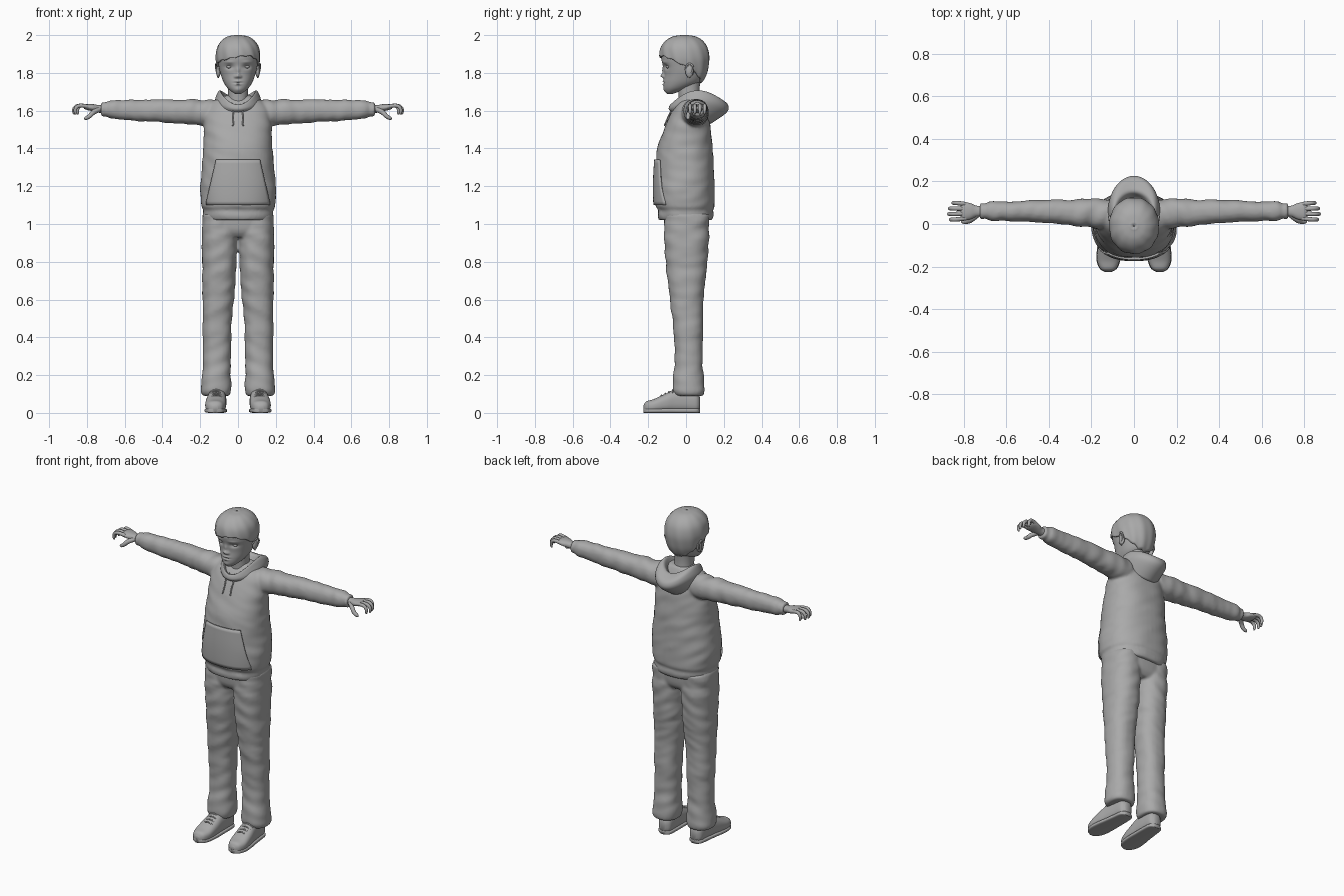
import bpy, bmesh
from math import sin, cos, pi, exp
from mathutils import Vector, noise

cube = bpy.data.objects.get("Cube")
if cube:
    bpy.data.objects.remove(cube)

grey = bpy.data.materials.new("plain grey")
grey.use_nodes = True
grey.diffuse_color = (.4, .4, .4, 1)
grey.node_tree.nodes["Principled BSDF"].inputs["Base Color"].default_value = (.4, .4, .4, 1)


def add(name, data):
    obj = bpy.data.objects.new(name, data)
    bpy.context.collection.objects.link(obj)
    data.materials.append(grey)
    return obj


def mirror(obj):
    obj.modifiers.new("mirror", 'MIRROR').use_mirror_merge = False
    return obj


def fuse(obj, voxel):
    """Melt overlapping shells into one soft surface."""
    remesh = obj.modifiers.new("fuse", 'REMESH')
    remesh.mode, remesh.voxel_size, remesh.use_smooth_shade = 'VOXEL', voxel, True
    soften = obj.modifiers.new("soften", 'SMOOTH')
    soften.factor, soften.iterations = .5, 4
    return obj


def skin(name, shells, cap=True, closed=True):
    """Turn lists of point rings into one smooth mesh object."""
    bm = bmesh.new()
    for rings in shells:
        loops = [[bm.verts.new(p) for p in ring] for ring in rings]
        count = len(loops[0])
        for low, high in zip(loops, loops[1:]):
            for i in range(count if closed else count - 1):
                j = (i + 1) % count
                bm.faces.new((low[i], low[j], high[j], high[i]))
        if cap:
            bm.faces.new(loops[0][::-1])
            bm.faces.new(loops[-1])
    bmesh.ops.recalc_face_normals(bm, faces=bm.faces)
    for face in bm.faces:
        face.smooth = True
    mesh = bpy.data.meshes.new(name)
    bm.to_mesh(mesh)
    bm.free()
    return add(name, mesh)


def spline(rows, f):
    """Smooth interpolation between profile rows."""
    i = min(int(f), len(rows) - 2)
    t = f - i
    a, b, c, d = (Vector(rows[min(max(k, 0), len(rows) - 1)]) for k in range(i - 1, i + 3))
    return b + (c - a) * (t / 2) + (a * 2 - b * 5 + c * 4 - d) * (t * t / 2) + (b * 3 - a - c * 3 + d) * (t ** 3 / 2)


def section(rows, height):
    low, high = 0, len(rows) - 1
    for _ in range(20):
        mid = (low + high) / 2
        low, high = (mid, high) if spline(rows, mid)[0] < height else (low, mid)
    return spline(rows, low)


def power(value, p):
    return abs(value) ** (2 / p) * (1 if value > 0 else -1)


def loft(rows, axis='z', p=2.2, sides=48, steps=8, fold=0):
    """Rows hold: station, centre and half size across, centre and half size deep."""
    rings = []
    for k in range((len(rows) - 1) * steps + 1):
        s, u, ru, v, rv = spline(rows, k / steps)
        ring = []
        for i in range(sides):
            t = 2 * pi * i / sides
            du, dv = ru * power(sin(t), p), -rv * power(cos(t), p)
            crease = 1 + fold * noise.noise(Vector((s * 22 + du * 9, du * 9, dv * 9 + u * 40)))
            a, b = u + du * crease, v + dv * crease
            ring.append(Vector({'z': (a, b, s), 'x': (s, a, b), 'y': (a, s, b)}[axis]))
        rings.append(ring)
    return rings


def flip(rings):
    return [[Vector((-p.x, p.y, p.z)) for p in ring] for ring in rings]


def tubes(name, paths, radius):
    """Round cords; each path point holds x, y, z and a thickness factor."""
    curve = bpy.data.curves.new(name, 'CURVE')
    curve.dimensions, curve.bevel_depth, curve.bevel_resolution = '3D', radius, 3
    curve.use_fill_caps = True
    for path in paths:
        line = curve.splines.new('NURBS')
        line.points.add(len(path) - 1)
        for point, (x, y, z, thick) in zip(line.points, path):
            point.co, point.radius = (x, y, z, 1), thick
        line.use_endpoint_u, line.order_u, line.resolution_u = True, 3, 6
    return mirror(add(name, curve))


def ball(name, place, size):
    rings = [(s, 0, max(cos(s * pi / 2), .02), 0, max(cos(s * pi / 2), .02)) for s in (-1, -.8, -.4, 0, .4, .8, 1)]
    shell = [[Vector((place[0] + p.x * size[0], place[1] + p.y * size[1], place[2] + sin(p.z * pi / 2) * size[2]))
              for p in ring] for ring in loft(rings, p=2, sides=24, steps=3)]
    return mirror(skin(name, [shell]))


def around(front, side, back, c):
    """Blend three values around the body; c is 1 in front and -1 behind."""
    return side * (1 - c * c) + front * c * (c + 1) / 2 + back * c * (c - 1) / 2


# Hooded sweater body and sleeves
torso = [(1.02, 0, .178, -.003, .14), (1.045, 0, .187, -.003, .148), (1.075, 0, .186, -.003, .146),
         (1.1, 0, .196, -.005, .157), (1.2, 0, .2, -.007, .158), (1.3, 0, .19, -.007, .154),
         (1.4, 0, .183, -.005, .146), (1.5, 0, .18, .007, .124), (1.58, 0, .172, .017, .1),
         (1.63, 0, .15, .025, .08), (1.66, 0, .11, .03, .062), (1.68, 0, .07, .03, .05)]
sleeve = [(.1, .04, .07, 1.585, .07), (.2, .05, .068, 1.59, .068), (.3, .055, .06, 1.595, .064),
          (.45, .06, .052, 1.6, .059), (.6, .06, .047, 1.604, .053), (.675, .06, .045, 1.606, .047),
          (.695, .06, .037, 1.607, .039), (.725, .06, .038, 1.607, .037)]
arm = loft(sleeve, 'x', fold=.11)
fuse(skin("sweater", [loft(torso, p=2.3, fold=.03), arm, flip(arm)]), .008)


def chest(x, z, lift):
    s, u, ru, v, rv = section(torso, z)
    return Vector((x, v - rv * (1 - abs(x / ru) ** 2.3) ** (1 / 2.3) - lift, z))


# Front pouch with slanted hand openings
pouch = []
for k in range(13):
    z = 1.1 + k * .02
    half = .165 - .05 * max(0, k - 1) / 11
    pouch.append([chest(half * i / 12, z, .005) for i in range(-12, 13)])
pocket = skin("front_pocket", [pouch], cap=False, closed=False)
pocket.modifiers.new("cloth", 'SOLIDIFY').thickness = .01
pocket.modifiers["cloth"].offset = 0

# Drawstrings
tubes("drawstrings", [[(*chest(x, z, .006), 1) for x, z in ((.015, 1.63), (.028, 1.6), (.022, 1.56), (.027, 1.52))]], .004)

# Lowered hood: half width, front and back reach, then front, side and back height
hood_loops = [(.045, -.03, .06, 1.6, 1.61, 1.6), (.07, -.06, .12, 1.615, 1.65, 1.63),
              (.088, -.075, .15, 1.63, 1.698, 1.668), (.1, -.083, .185, 1.632, 1.705, 1.66),
              (.113, -.09, .222, 1.62, 1.685, 1.632), (.122, -.09, .215, 1.605, 1.65, 1.59),
              (.115, -.075, .13, 1.59, 1.6, 1.53)]
hood = []
for k in range(37):
    wide, front, back, zf, zs, zb = spline(hood_loops, k / 6)
    ring = []
    for i in range(64):
        t = 2 * pi * i / 64
        c = cos(t)
        ring.append(Vector((wide * sin(t), (front + back) / 2 - c * (back - front) / 2, around(zf, zs, zb, c))))
    hood.append(ring)
skin("hood", [hood])

# Trousers
leg = loft([(.09, .115, .07, .018, .074), (.125, .115, .08, .014, .085), (.2, .113, .075, .012, .08),
            (.3, .112, .073, .014, .073), (.45, .11, .075, .012, .079), (.6, .105, .082, .003, .088),
            (.75, .1, .089, .003, .106), (.88, .098, .093, .003, .116), (1.05, .096, .092, .003, .121)],
           p=2.3, fold=.07)
hips = loft([(.93, 0, .15, .003, .09), (.97, 0, .18, .003, .115), (1.07, 0, .18, .003, .122)], p=2.5)
fuse(skin("trousers", [leg, flip(leg), hips]), .008)

# Shoes, soles and laces
shoe = [(-.225, .121, .015, .026, .014), (-.21, .121, .038, .031, .03), (-.17, .12, .053, .037, .036),
        (-.11, .116, .054, .051, .05), (-.06, .112, .05, .062, .061), (0, .108, .046, .062, .06),
        (.055, .106, .04, .056, .054), (.075, .106, .02, .05, .03)]
mirror(skin("shoes", [loft(shoe, 'y', 2.5)]))
mirror(skin("soles", [loft([(s, u, ru * 1.06, .012, .012) for s, u, ru, v, rv in shoe], 'y', 4)]))
laces = []
for y, z in ((-.07, .122), (-.09, .113), (-.11, .103), (-.13, .094)):
    laces.append([(.08, y, z - .016, 1), (.098, y, z, 1), (.132, y, z, 1), (.15, y, z - .016, 1)])
tubes("laces", laces, .004)

# Hands with curled fingers
palm = [(.7, .06, .026, 1.606, .023), (.74, .06, .026, 1.61, .02), (.77, .06, .038, 1.616, .019),
        (.8, .06, .042, 1.62, .016), (.815, .06, .036, 1.62, .01)]
mirror(skin("palms", [loft(palm, 'x')]))
fingers = []
for n, reach in enumerate((.062, .07, .066, .05)):
    y, spread = .027 + n * .022, (n - 1.5) * .004
    fingers.append([(.79, y, 1.62, 1), (.8 + reach * .55, y + spread, 1.632, 1),
                    (.8 + reach, y + spread, 1.615, .9), (.8 + reach, y + spread, 1.585, .75),
                    (.795 + reach, y + spread, 1.58, .2)])
fingers.append([(.735, .045, 1.606, 1.3), (.765, .02, 1.595, 1.3), (.785, .01, 1.57, 1.1),
                (.81, .012, 1.557, .9), (.814, .013, 1.556, .2)])
tubes("fingers_and_thumbs", fingers, .0105)

# Neck, and head with sculpted face
skin("neck", [loft([(1.58, 0, .058, .025, .06), (1.66, 0, .053, .018, .056), (1.72, 0, .053, .015, .057),
                    (1.79, 0, .058, .02, .06)])])
skull = [(1.688, 0, .012, -.086, .012), (1.7, 0, .033, -.073, .036), (1.72, 0, .056, -.048, .069),
         (1.75, 0, .076, -.022, .096), (1.79, 0, .091, -.008, .107), (1.83, 0, .101, -.005, .115),
         (1.88, 0, .108, -.008, .123), (1.93, 0, .101, -.01, .114), (1.965, 0, .078, -.01, .088),
         (1.985, 0, .046, -.01, .052), (1.991, 0, .01, -.01, .01)]
# Features: sideways place, height, sideways spread, height spread, push
features = [(0, 1.784, .012, .011, .018), (0, 1.81, .009, .02, .009), (.014, 1.78, .007, .007, .007),
            (.046, 1.832, .02, .012, -.012), (.048, 1.857, .024, .006, .004), (0, 1.756, .018, .005, .007),
            (0, 1.739, .015, .005, .007), (0, 1.7475, .022, .003, -.005), (0, 1.71, .018, .012, .004)]
head = loft(skull, p=2.1, sides=128, steps=10)
for p in (p for ring in head for p in ring if p.y < -.05):
    p.y -= sum(d * exp(-((abs(p.x) - x) / w) ** 2 - ((p.z - z) / h) ** 2) for x, z, w, h, d in features)
skin("head", [head])
ball("eyes", (.046, -.094, 1.832), (.016, .012, .0085))
ball("ears", (.104, .018, 1.81), (.012, .022, .034))
tubes("ear_rims", [[(.1, -.002, 1.815, 1), (.111, .002, 1.846, 1), (.117, .03, 1.85, 1),
                    (.116, .044, 1.815, 1), (.104, .012, 1.775, 1)]], .005)

# Short hair with a side-swept fringe
hair = []
for k in range(29):
    v = k / 28
    ring = []
    for i in range(96):
        t = 2 * pi * i / 96
        c = cos(t)
        edge = around(1.885, 1.835, 1.745, c) + .012 * sin(2 * t) * max(c, 0) + .003 * sin(t * 13)
        z = edge + (skull[-1][0] - edge) * sin(v * pi / 2)
        s, u, ru, y, ry = section(skull, z)
        out = .0095 + .002 * sin(t * 11 + v * 5) * (1 - v)
        ring.append(Vector(((ru + out) * power(sin(t), 2.1), y - (ry + out) * power(c, 2.1), z + .009 * v)))
    hair.append(ring)
hair.append([Vector((p.x * .1, p.y * .1 - .009, p.z)) for p in hair[-1]])
skin("hair", [hair], cap=False).modifiers.new("thickness", 'SOLIDIFY').thickness = .012
